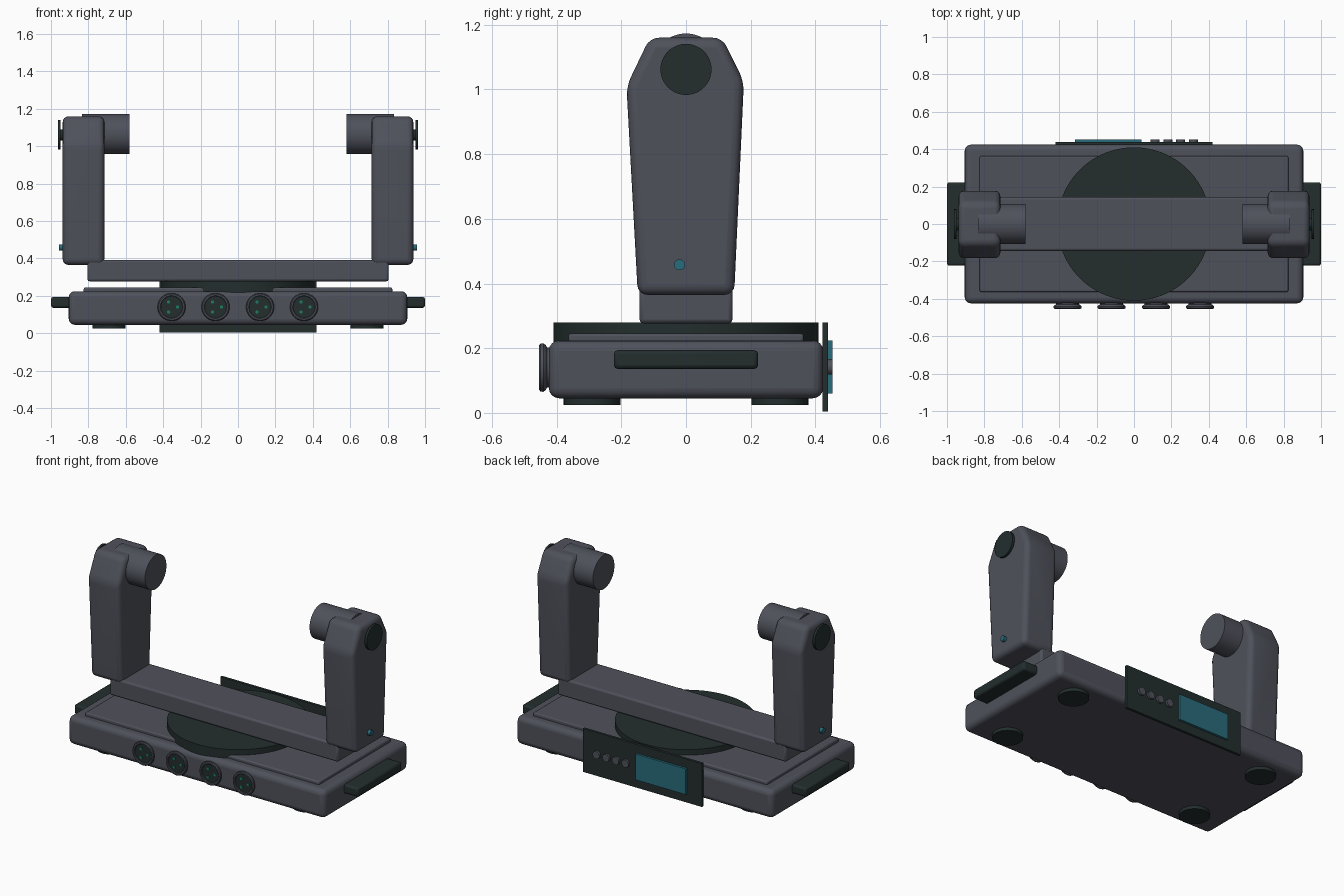
import bpy, bmesh, math
from mathutils import Matrix, Vector

if "Cube" in bpy.data.objects:
    bpy.data.objects.remove(bpy.data.objects["Cube"])


def material(name, rgb):
    m = bpy.data.materials.new(name)
    m.diffuse_color = (*rgb, 1)
    m.use_nodes = True
    m.node_tree.nodes["Principled BSDF"].inputs["Base Color"].default_value = m.diffuse_color
    return m


GREY = material("slate grey", (0.078, 0.083, 0.105))
DARK = material("dark green black", (0.017, 0.027, 0.027))
TEAL = material("screen teal", (0.022, 0.15, 0.2))
GREEN = material("pin green", (0.01, 0.2, 0.13))


def finish(name, bm, mat, bevel=0, segments=3):
    bmesh.ops.recalc_face_normals(bm, faces=bm.faces)
    me = bpy.data.meshes.new(name)
    bm.to_mesh(me)
    bm.free()
    ob = bpy.data.objects.new(name, me)
    bpy.context.collection.objects.link(ob)
    me.materials.append(mat)
    if bevel:
        b = ob.modifiers.new("bevel", 'BEVEL')
        b.width, b.segments, b.limit_method = bevel, segments, 'ANGLE'
        b.angle_limit = math.radians(15)
    bpy.ops.object.select_all(action='DESELECT')
    ob.select_set(True)
    bpy.context.view_layer.objects.active = ob
    bpy.ops.object.shade_smooth_by_angle(angle=math.radians(35))
    return ob


def box(name, lo, hi, mat, bevel=0, segments=3):
    lo, hi = Vector(lo), Vector(hi)
    bm = bmesh.new()
    bmesh.ops.create_cube(bm, size=1, matrix=Matrix.Translation((lo + hi) / 2)
                          @ Matrix.Diagonal((*(hi - lo), 1)))
    return finish(name, bm, mat, bevel, segments)


def cylinder(name, axis, start, end, radius, mat, bevel=0, sides=48):
    """Cylinder from start along one axis to the coordinate end."""
    i = "xyz".index(axis)
    a = Vector(start)
    b = a.copy()
    b[i] = end
    rot = (b - a).to_track_quat('Z', 'Y').to_matrix().to_4x4()
    bm = bmesh.new()
    bmesh.ops.create_cone(bm, cap_ends=True, segments=sides, radius1=radius, radius2=radius,
                          depth=(b - a).length, matrix=Matrix.Translation((a + b) / 2) @ rot)
    return finish(name, bm, mat, bevel, 2)


def lathe_front(name, x, z, profile, mat, sides=40):
    """Revolve (radius, y) points around a line parallel to y."""
    bm = bmesh.new()
    vs = [bm.verts.new((x + r, y, z)) for r, y in profile]
    es = [bm.edges.new(p) for p in zip(vs, vs[1:])]
    bmesh.ops.spin(bm, geom=vs + es, cent=(x, 0, z), axis=(0, 1, 0), angle=math.tau,
                   steps=sides, use_merge=True)
    bmesh.ops.remove_doubles(bm, verts=bm.verts, dist=1e-5)
    return finish(name, bm, mat)


# Base housing, raised lid and turntable
box("base_housing", (-0.905, -0.424, 0.045), (0.905, 0.424, 0.224), GREY, 0.032, 4)
box("base_lid", (-0.825, -0.364, 0.215), (0.825, 0.364, 0.245), GREY, 0.008, 2)
cylinder("turntable", "z", (0, 0, 0.215), 0.28, 0.41, DARK, sides=96)

# Rubber feet
for x in (-0.69, 0.69):
    for y in (-0.29, 0.29):
        cylinder("foot", "z", (x, y, 0.025), 0.06, 0.088, DARK)

# Yoke crossbar
box("yoke_crossbar", (-0.805, -0.144, 0.277), (0.805, 0.144, 0.392), GREY, 0.012, 2)

# Side parts, repeated left and right
ARM = [(-0.149, 0.365), (0.149, 0.365), (0.179, 1.025), (0.112, 1.16), (-0.112, 1.16), (-0.184, 1.01)]
for s, side in ((-1, "left"), (1, "right")):
    bm = bmesh.new()
    f = bm.faces.new([bm.verts.new((s * 0.715, y, z)) for y, z in ARM])
    ext = bmesh.ops.extrude_face_region(bm, geom=[f])
    bmesh.ops.translate(bm, vec=(s * 0.222, 0, 0),
                        verts=[v for v in ext["geom"] if isinstance(v, bmesh.types.BMVert)])
    finish(side + "_arm", bm, GREY, 0.03, 4)
    cylinder(side + "_pivot", "x", (s * 0.58, 0, 1.065), s * 0.835, 0.108, GREY)
    cylinder(side + "_cap_stem", "x", (s * 0.92, 0, 1.06), s * 0.952, 0.03, DARK)
    cylinder(side + "_pivot_cap", "x", (s * 0.948, 0, 1.062), s * 0.963, 0.079, DARK)
    cylinder(side + "_arm_button", "x", (s * 0.92, -0.02, 0.458), s * 0.957, 0.017, TEAL, sides=16)
    lo, hi = sorted((s * 0.89, s * 1.0))
    box(side + "_handle", (lo, -0.223, 0.136), (hi, 0.223, 0.194), DARK, 0.012, 2)

# Rear control panel with screen and buttons
box("control_panel", (-0.42, 0.422, 0.004), (0.42, 0.439, 0.28), DARK)
box("screen", (-0.315, 0.43, 0.06), (0.04, 0.453, 0.224), TEAL)
for i in range(4):
    cylinder("panel_button", "y", (0.113 + 0.068 * i, 0.43, 0.142), 0.453, 0.024, GREY, sides=24)

# Front sockets, each with a dark face and three pins
SOCKET = [(0.062, -0.41), (0.062, -0.43), (0.07, -0.434), (0.075, -0.441), (0.074, -0.45),
          (0.069, -0.454), (0.061, -0.454), (0.058, -0.45), (0.058, -0.43)]
for x in (-0.355, -0.12, 0.118, 0.353):
    lathe_front("socket_ring", x, 0.14, SOCKET, GREY)
    cylinder("socket_face", "y", (x, -0.41, 0.14), -0.446, 0.059, DARK)
    for dx, dz in ((-0.016, 0.027), (-0.016, -0.027), (0.032, 0)):
        cylinder("socket_pin", "y", (x + dx, -0.44, 0.14 + dz), -0.45, 0.009, GREEN, sides=12)
